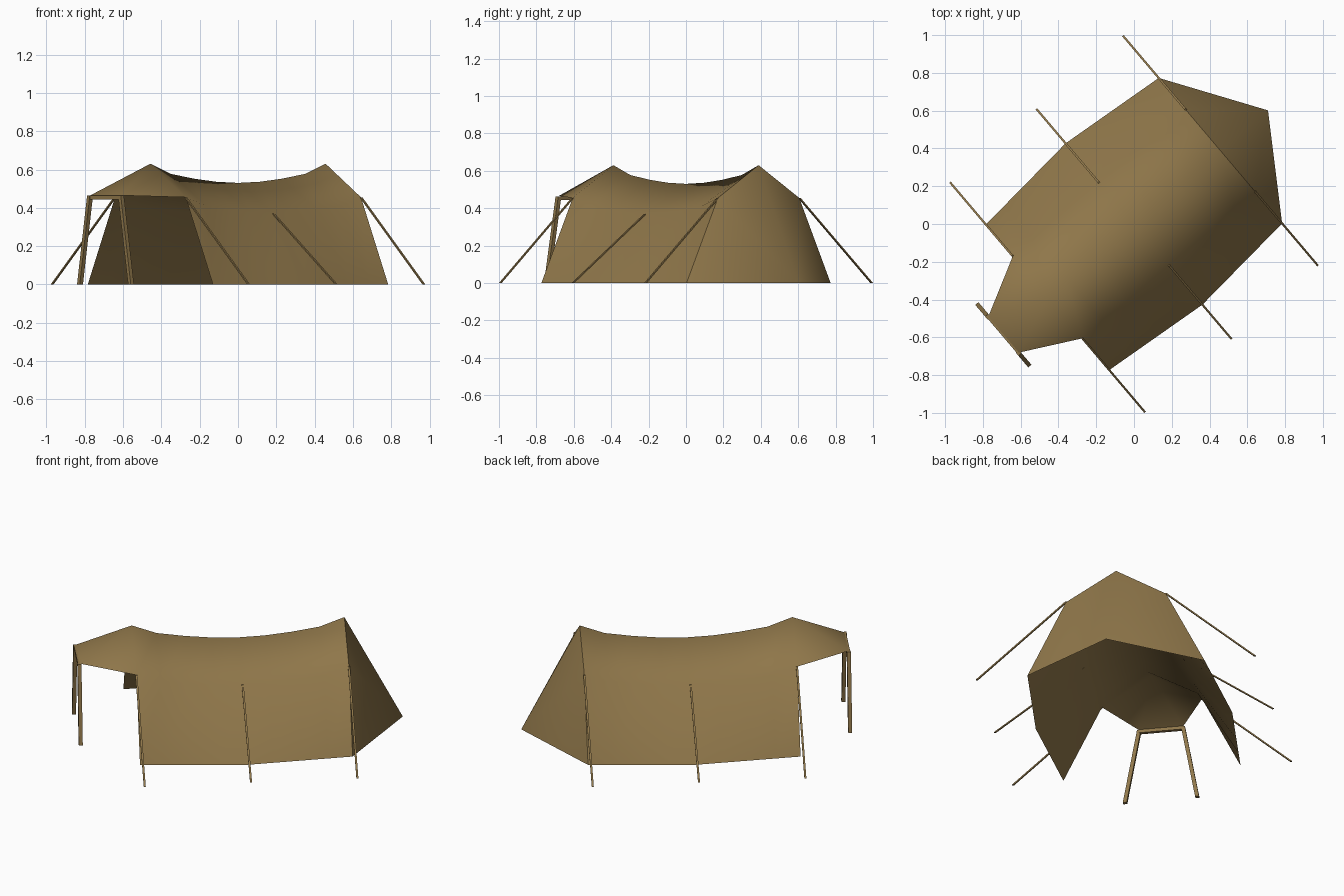
import bpy, bmesh, math
from mathutils import Matrix

if "Cube" in bpy.data.objects:
    bpy.data.objects.remove(bpy.data.objects["Cube"])

# The tent is built along its own ridge (local x), then turned on the ground
TURN = Matrix.Rotation(math.radians(40.3), 4, 'Z')

canvas = bpy.data.materials.new("khaki_canvas")
canvas.diffuse_color = (0.275, 0.183, 0.068, 1)
canvas.use_nodes = True
canvas.node_tree.nodes["Principled BSDF"].inputs["Base Color"].default_value = canvas.diffuse_color

END, SHOULDER, PEAK, EAVE = 0.60, 0.285, 0.63, 0.455


def make(name, verts, faces, smooth=False):
    bm = bmesh.new()
    vs = [bm.verts.new(TURN @ Matrix.Translation(v).translation) for v in verts]
    for f in faces:
        bm.faces.new([vs[i] for i in f])
    bmesh.ops.recalc_face_normals(bm, faces=bm.faces)
    # open sheets: keep their normals pointing outwards
    if smooth and sum(f.normal.z * f.calc_area() for f in bm.faces) < 0:
        bmesh.ops.reverse_faces(bm, faces=bm.faces)
    for f in bm.faces:
        f.smooth = smooth
    me = bpy.data.meshes.new(name)
    bm.to_mesh(me)
    bm.free()
    me.materials.append(canvas)
    ob = bpy.data.objects.new(name, me)
    bpy.context.collection.objects.link(ob)
    return ob


def strut(name, p0, p1, w, axes=(0, 1)):
    """Straight bar with a square cut in the plane of the two axes."""
    verts = []
    for p in (p0, p1):
        for a, b in ((-1, -1), (1, -1), (1, 1), (-1, 1)):
            q = list(p)
            q[axes[0]] += a * w / 2
            q[axes[1]] += b * w / 2
            verts.append(q)
    sides = [(i, (i + 1) % 4, (i + 1) % 4 + 4, i + 4) for i in range(4)]
    make(name, verts, sides + [(3, 2, 1, 0), (4, 5, 6, 7)])


# Sagging roof, side walls and front awning as one sheet
sag = {0: 0.53, 0.15: 0.536, 0.30: 0.552, 0.46: 0.577, END: PEAK}
stations = sorted({s * u for u in sag for s in (-1, 1)})
verts, faces = [], []
for u in stations:
    ridge = sag[abs(u)]
    eave = EAVE - 0.85 * (PEAK - ridge)
    foot = 0.56 - 0.055 * abs(u) / END
    verts += [(u, -foot, 0), (u, -SHOULDER, eave), (u, 0, ridge),
              (u, SHOULDER, eave), (u, foot, 0)]
for r in range(len(stations) - 1):
    for c in range(4):
        a = r * 5 + c
        faces.append((a, a + 1, a + 6, a + 5))
n = len(verts)
verts += [(-0.905, -0.125, 0.465), (-0.905, 0.125, 0.465)]
faces += [(2, 1, n), (2, n, n + 1), (2, n + 1, 3)]
make("tent_roof_and_awning", verts, faces, True)

# Pointed back wall
back = [(END, -0.505, 0), (END, -SHOULDER, EAVE), (END, 0, PEAK),
        (END, SHOULDER, EAVE), (END, 0.505, 0), (0.93, 0, 0)]
make("back_wall", back, [(i, i + 1, 5) for i in range(4)], True)

# Guy ropes and awning legs, mirrored on both sides
for s, side in ((-1, "right"), (1, "left")):
    for u, z, place in ((-END, EAVE, "front"), (0, 0.37, "middle"), (END, EAVE, "back")):
        strut(f"guy_rope_{place}_{side}", (u, s * 0.793, 0), (u, s * SHOULDER, z), 0.011)
    strut(f"awning_leg_{side}", (-0.907, s * 0.206, 0), (-0.907, s * 0.125, 0.463), 0.022)

# Crossbar joining the legs under the awning edge
strut("awning_crossbar", (-0.905, -0.125, 0.453), (-0.905, 0.125, 0.453), 0.02, (0, 2))
